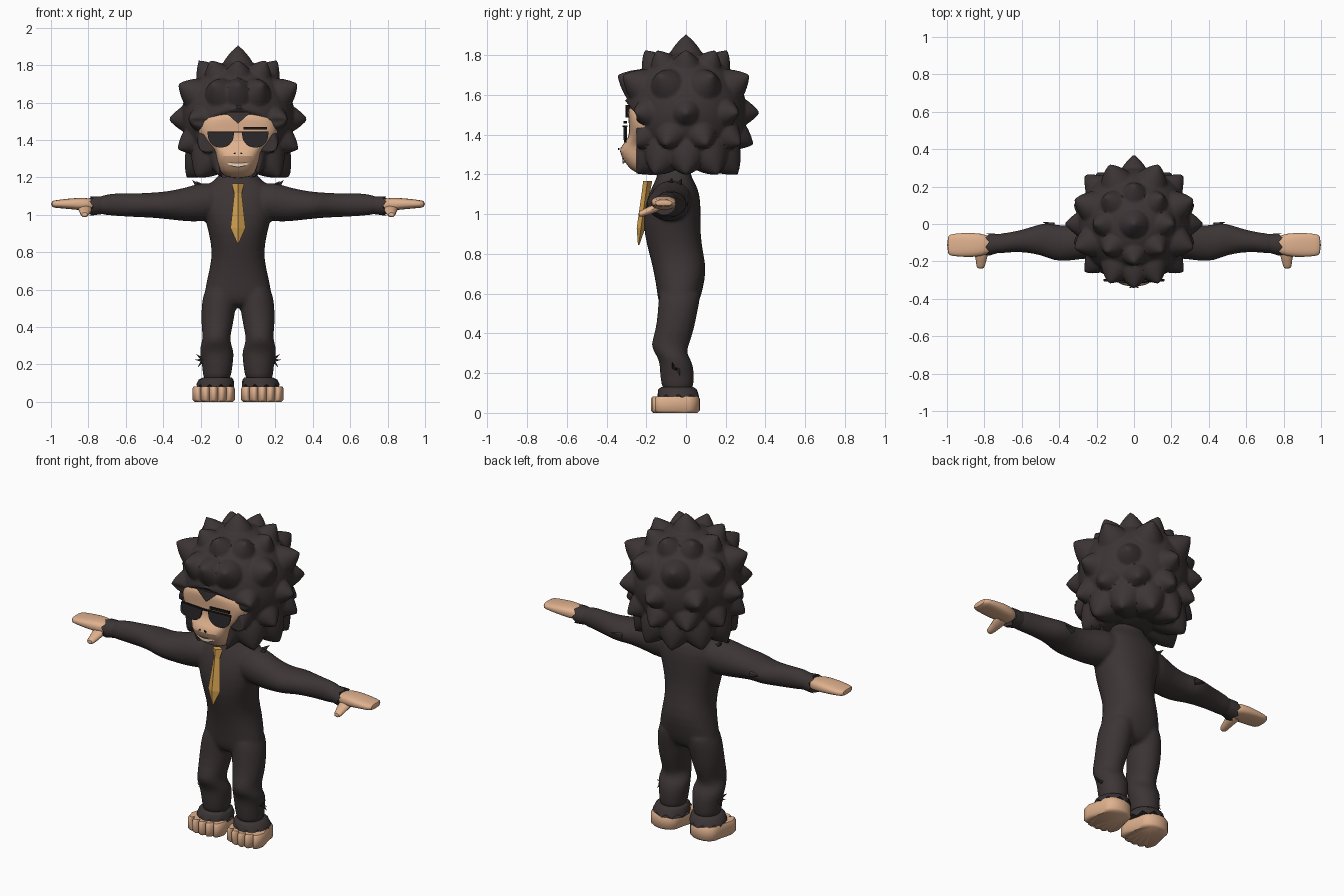
import bpy, bmesh, math
from mathutils import Vector

cube = bpy.data.objects.get("Cube")
if cube:
    bpy.data.objects.remove(cube)


def material(name, *rgb):
    mat = bpy.data.materials.new(name)
    mat.use_nodes = True
    mat.diffuse_color = (*rgb, 1)
    node = next(n for n in mat.node_tree.nodes if n.type == "BSDF_PRINCIPLED")
    node.inputs["Base Color"].default_value = (*rgb, 1)
    node.inputs["Roughness"].default_value = 0.8
    return mat


FUR = material("dark fur", 0.046, 0.035, 0.036)
SKIN = material("tan skin", 0.74, 0.44, 0.27)
GOLD = material("gold cloth", 0.68, 0.37, 0.085)
LENS = material("smoked lens", 0.026, 0.022, 0.025)
BLACK = material("black frame", 0.01, 0.009, 0.01)
TEETH = material("cream teeth", 0.8, 0.66, 0.52)
LIP = material("brown lip", 0.2, 0.09, 0.05)


def finish(name, bm, mat, mirror=False, subsurf=0, smooth=True):
    bmesh.ops.recalc_face_normals(bm, faces=bm.faces)
    mesh = bpy.data.meshes.new(name)
    bm.to_mesh(mesh)
    bm.free()
    mesh.materials.append(mat)
    obj = bpy.data.objects.new(name, mesh)
    bpy.context.collection.objects.link(obj)
    if mirror:
        obj.modifiers.new("Mirror", "MIRROR").use_mirror_merge = False
    if subsurf:
        mod = obj.modifiers.new("Subdivision", "SUBSURF")
        mod.levels = mod.render_levels = subsurf
    if smooth:
        bpy.ops.object.select_all(action="DESELECT")
        obj.select_set(True)
        bpy.context.view_layer.objects.active = obj
        bpy.ops.object.shade_smooth_by_angle(angle=math.radians(50))
    return obj


def skin_rings(bm, rings):
    """Join rings of points with quads and close both ends."""
    rows = [[bm.verts.new(p) for p in ring] for ring in rings]
    count = len(rows[0])
    for low, high in zip(rows, rows[1:]):
        for i in range(count):
            j = (i + 1) % count
            bm.faces.new((low[i], low[j], high[j], high[i]))
    bm.faces.new(rows[0])
    bm.faces.new(rows[-1])


def loft(name, axis, rings, mat, n=20, power=1.0, jag=0, **options):
    """Each ring: place on the axis, then the extents on the other two axes."""
    bm = bmesh.new()
    loops = []
    for k, (t, a0, a1, b0, b1) in enumerate(rings):
        loop = []
        for i in range(n):
            angle = math.tau * i / n
            c, s = math.cos(angle), math.sin(angle)
            c = math.copysign(abs(c) ** power, c)
            s = math.copysign(abs(s) ** power, s)
            p = [(a0 + a1) / 2 + c * (a1 - a0) / 2, (b0 + b1) / 2 + s * (b1 - b0) / 2]
            p.insert(axis, t + (jag * (-1) ** i if k == len(rings) - 1 else 0))
            loop.append(p)
        loops.append(loop)
    skin_rings(bm, loops)
    return finish(name, bm, mat, **options)


def strip(name, x0, x1, top, bottom, front, mat, depth=0.008, n=16, mirror=False):
    """Thin plate facing the front, bounded by functions of x."""
    bm = bmesh.new()
    loops = []
    for i in range(n + 1):
        x = x0 + (x1 - x0) * i / n
        y, zt, zb = front(x), top(x), bottom(x)
        loops.append([(x, y, zt), (x, y, zb), (x, y + depth, zb), (x, y + depth, zt)])
    skin_rings(bm, loops)
    return finish(name, bm, mat, mirror=mirror, smooth=False)


X, Y, Z = range(3)

# Torso: height, half width, front, back
profile = [(0.5, 0.12, -0.11, 0.03), (0.55, 0.185, -0.14, 0.065), (0.62, 0.175, -0.147, 0.085),
           (0.72, 0.15, -0.165, 0.105), (0.8, 0.138, -0.185, 0.088), (0.9, 0.155, -0.212, 0.073),
           (1.0, 0.185, -0.215, 0.075), (1.1, 0.2, -0.19, 0.073), (1.16, 0.17, -0.16, 0.045),
           (1.2, 0.1, -0.14, 0.02), (1.27, 0.08, -0.14, 0.02)]
torso = loft("body", Z, [(z, -w, w, f, b) for z, w, f, b in profile], FUR, n=24, power=0.9, subsurf=1)

# Limbs
legs = loft("legs", Z, [(0.08, 0.04, 0.19, -0.12, 0.04), (0.2, 0.028, 0.19, -0.133, 0.043),
                        (0.26, 0.018, 0.208, -0.133, 0.033), (0.3, 0.033, 0.202, -0.157, 0.0),
                        (0.34, 0.044, 0.187, -0.182, 0.015), (0.41, 0.026, 0.198, -0.154, 0.039),
                        (0.5, 0.012, 0.197, -0.144, 0.057), (0.56, 0.0, 0.19, -0.14, 0.07),
                        (0.64, 0.01, 0.165, -0.135, 0.08)], FUR, mirror=True, subsurf=1)
arms = loft("arms", X, [(0.08, -0.17, 0.04, 0.98, 1.17), (0.2, -0.185, 0.03, 0.96, 1.175),
                        (0.28, -0.187, 0.0, 0.963, 1.144), (0.4, -0.207, -0.01, 0.978, 1.122),
                        (0.46, -0.182, 0.01, 0.983, 1.12), (0.52, -0.162, -0.004, 0.986, 1.115),
                        (0.62, -0.147, -0.038, 0.99, 1.116), (0.7, -0.157, -0.048, 0.996, 1.114),
                        (0.77, -0.162, -0.058, 1.008, 1.088)], FUR, mirror=True, subsurf=1)

# Fuse torso and limbs into one smooth body
for obj in (torso, legs, arms):
    obj.select_set(True)
bpy.context.view_layer.objects.active = torso
bpy.ops.object.convert(target="MESH")
bpy.ops.object.join()
fuse = torso.modifiers.new("Fuse", "REMESH")
fuse.mode = "VOXEL"
fuse.voxel_size = 0.01
fuse.use_smooth_shade = True
relax = torso.modifiers.new("Relax", "SMOOTH")
relax.factor = 0.5
relax.iterations = 5

# Ragged cuffs
loft("ankle_cuffs", Z, [(0.13, 0.034, 0.187, -0.125, 0.037), (0.118, 0.024, 0.21, -0.14, 0.055),
                        (0.082, 0.02, 0.222, -0.145, 0.068)], FUR, jag=0.012, mirror=True)
loft("wrist_cuffs", X, [(0.72, -0.152, -0.055, 1.003, 1.1), (0.76, -0.165, -0.05, 0.998, 1.1),
                        (0.785, -0.17, -0.05, 0.995, 1.1)], FUR, n=14, jag=0.01, mirror=True)

# Hands
loft("hands", X, [(0.75, -0.15, -0.07, 1.02, 1.08), (0.82, -0.175, -0.048, 1.022, 1.094),
                  (0.9, -0.178, -0.046, 1.03, 1.087), (0.97, -0.172, -0.052, 1.036, 1.079),
                  (1.0, -0.165, -0.06, 1.04, 1.074)], SKIN, power=0.75, mirror=True, subsurf=1)
loft("thumbs", Y, [(-0.12, 0.77, 0.87, 1.02, 1.06), (-0.17, 0.78, 0.85, 1.0, 1.05),
                   (-0.22, 0.795, 0.845, 0.985, 1.022), (-0.24, 0.8, 0.84, 0.985, 1.015)],
     SKIN, n=10, mirror=True, subsurf=1)

# Feet: heel arc closed by a scalloped row of five toes
outline = []
for i in range(13):
    a = math.pi * i / 12
    outline.append((0.13 + 0.09 * math.cos(a), -0.01 + 0.08 * math.sin(a) ** 0.8))
for i in range(31):
    u = i / 30
    bulge = abs(math.sin(math.pi * 5 * u)) ** 0.6
    outline.append((0.016 + 0.228 * u, -0.1 - 0.05 * math.sin(math.pi * u) ** 0.5 - 0.027 * bulge))
bm = bmesh.new()
skin_rings(bm, [[(0.13 + (x - 0.13) * s, -0.05 + (y + 0.05) * s, z) for x, y in outline]
                for z, s in ((0, 0.9), (0.012, 1), (0.07, 1), (0.083, 0.93))])
finish("feet", bm, SKIN, mirror=True)

# Hair: a ball whose surface rises to staggered rings of spikes
CENTRE = Vector((0, 0, 1.52))
tips = [Vector((0, 0, 0.385)), Vector((0, -0.345, 0.18))]
for z, r, count, phase in ((1.825, 0.21, 8, 0), (1.7, 0.345, 8, 0.5), (1.51, 0.372, 8, 0),
                           (1.35, 0.34, 10, 0.5), (1.2, 0.275, 10, 0)):
    for i in range(count):
        a = math.tau * (i + phase) / count
        tips.append(Vector((r * math.cos(a), r * math.sin(a), z - CENTRE.z)))
tips = [(t.normalized(), t.length) for t in tips]
bm = bmesh.new()
bmesh.ops.create_icosphere(bm, subdivisions=6, radius=1)
for v in bm.verts:
    d = v.co.normalized()
    reach = max(r - 0.31 * math.acos(max(-1, min(1, d.dot(t)))) for t, r in tips)
    p = CENTRE + d * max(reach, 0.303)
    p.z = max(p.z, 1.19)
    # Hairline: set back around the face, overhanging above it
    lift = max(0, min(1, (p.z - 1.5) / 0.14))
    behind_chin = p.z < 1.27 and abs(p.x) < 0.09
    p.y = max(p.y, -0.17 if behind_chin else -0.25 - 0.11 * lift)
    v.co = p
finish("hair", bm, FUR)

# Face: height, half width, front
face = [(1.195, 0.05, -0.225), (1.22, 0.09, -0.275), (1.26, 0.11, -0.308), (1.32, 0.118, -0.342),
        (1.35, 0.125, -0.318), (1.385, 0.175, -0.288), (1.43, 0.215, -0.286), (1.48, 0.218, -0.29),
        (1.525, 0.19, -0.292), (1.55, 0.13, -0.28)]
loft("face", Z, [(z, -w, w, f, -0.06) for z, w, f in face], SKIN, n=40, power=0.68, subsurf=1)
strip("hair_peak", -0.07, 0.07, lambda x: 1.55, lambda x: 1.487 + 0.9 * abs(x),
      lambda x: -0.304 + 0.1 * abs(x), FUR, depth=0.06)


# Mouth and nostrils
def muzzle(x):
    return -0.319 + 3.5 * x * x


strip("teeth", -0.068, 0.068, lambda x: 1.273 + 2 * x * x, lambda x: 1.256 + 5 * x * x, muzzle, TEETH)
strip("mouth_line", -0.07, 0.07, lambda x: 1.279 + 2 * x * x, lambda x: 1.274 + 2 * x * x,
      lambda x: muzzle(x) - 0.003, LIP)
strip("nostrils", 0.014, 0.025, lambda x: 1.342 - 0.6 * x, lambda x: 1.328 - 0.2 * x,
      lambda x: -0.343 + 2 * x * x, BLACK, n=2, mirror=True)


# Sunglasses
def lens_front(x):
    return -0.317 + 0.08 * abs(x)


strip("lenses", 0.02, 0.164, lambda x: 1.442,
      lambda x: 1.44 - 0.08 * max(0, 1 - abs((x - 0.092) / 0.072) ** 2.4) ** 0.5,
      lens_front, LENS, n=24, mirror=True)
strip("frame_bar", -0.163, 0.163, lambda x: 1.446, lambda x: 1.439,
      lambda x: lens_front(x) - 0.002, BLACK, depth=0.012)
strip("raised_bar", 0.03, 0.155, lambda x: 1.47, lambda x: 1.455, lens_front, BLACK)

# Necktie with a ridge down the middle
tie = [(1.168, 0.034, -0.215, -0.17), (1.115, 0.02, -0.222, -0.18), (0.93, 0.04, -0.248, -0.205),
       (0.845, 0.003, -0.242, -0.235)]
loft("necktie", Z, [(z, -w, w, f, b) for z, w, f, b in tie], GOLD, n=4, smooth=False)

# Small fur tufts on shoulders, elbows and shins
bm = bmesh.new()
for base, tip, r in (((0.2, -0.08, 1.14), (0.245, -0.07, 1.185), 0.02),
                     ((0.18, -0.04, 1.14), (0.225, -0.02, 1.18), 0.02),
                     ((0.43, -0.01, 1.05), (0.49, 0.012, 1.06), 0.02),
                     ((0.18, -0.06, 0.22), (0.225, -0.07, 0.255), 0.012),
                     ((0.18, -0.05, 0.22), (0.23, -0.05, 0.225), 0.012),
                     ((0.18, -0.04, 0.23), (0.215, -0.03, 0.185), 0.012)):
    base, tip = Vector(base), Vector(tip)
    along = tip - base
    made = bmesh.ops.create_cone(bm, segments=6, radius1=r, radius2=0, depth=along.length, cap_ends=True)
    turn = along.to_track_quat("Z", "Y")
    for v in made["verts"]:
        v.co = turn @ v.co + (base + tip) / 2
finish("fur_tufts", bm, FUR, mirror=True)
